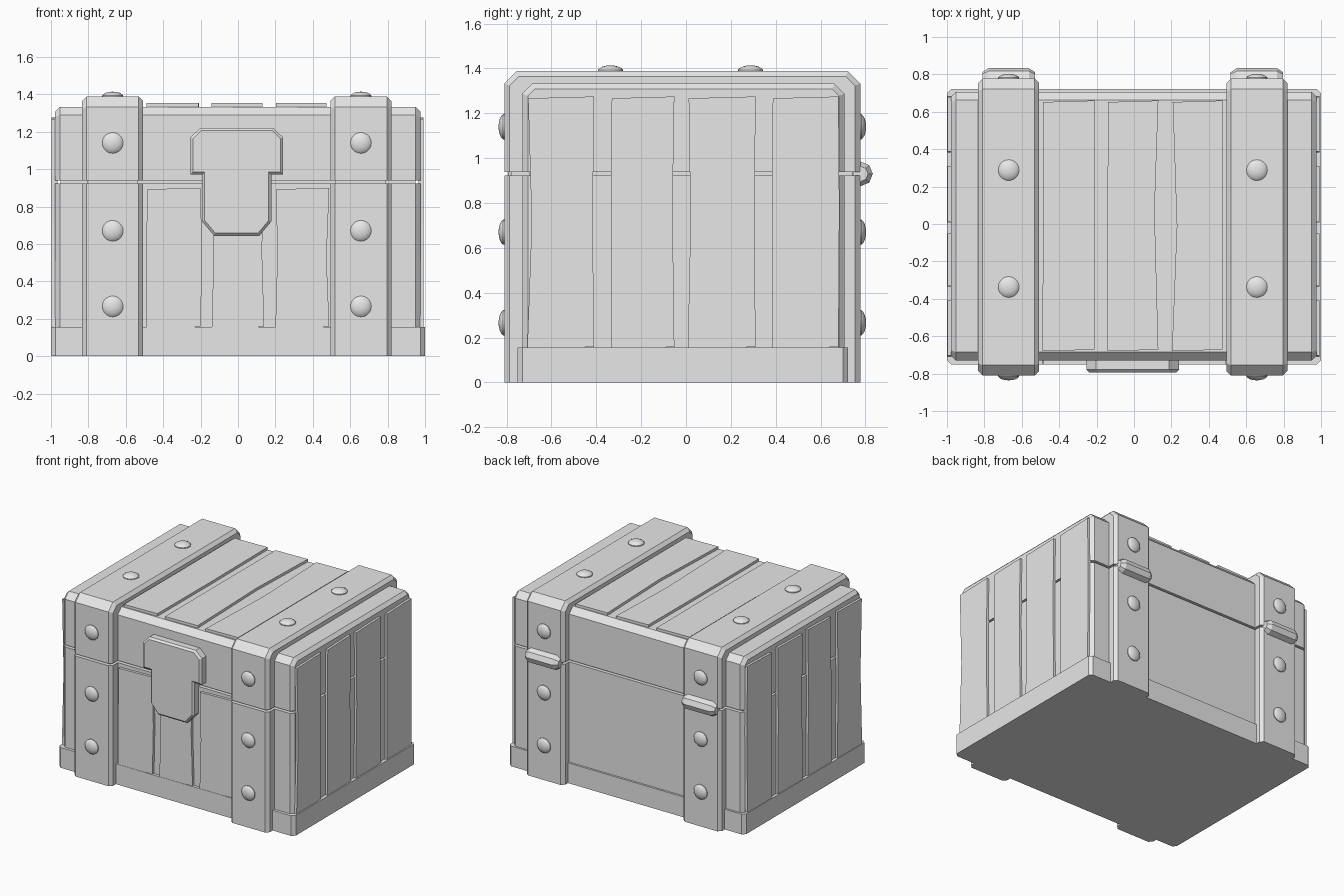
import bpy, bmesh, math
from mathutils import Vector, Matrix

old = bpy.data.objects.get("Cube")
if old:
    bpy.data.objects.remove(old, do_unlink=True)

grey = bpy.data.materials.new("plain_grey")
grey.use_nodes = True
grey.diffuse_color = (0.8, 0.8, 0.8, 1)
grey.node_tree.nodes["Principled BSDF"].inputs["Base Color"].default_value = (0.8, 0.8, 0.8, 1)

SEAM_LOW, SEAM_HIGH = 0.922, 0.938
MID_X = -0.007
STRAPS = {"right": -0.67, "left": 0.657}


def finish(bm, name):
    bmesh.ops.recalc_face_normals(bm, faces=bm.faces)
    mesh = bpy.data.meshes.new(name)
    bm.to_mesh(mesh)
    bm.free()
    mesh.materials.append(grey)
    obj = bpy.data.objects.new(name, mesh)
    bpy.context.collection.objects.link(obj)
    return obj


def prism(points, offset):
    """Solid made by sweeping a closed polygon along an offset."""
    bm = bmesh.new()
    face = bm.faces.new([bm.verts.new(p) for p in points])
    out = bmesh.ops.extrude_face_region(bm, geom=[face])
    moved = [v for v in out["geom"] if isinstance(v, bmesh.types.BMVert)]
    bmesh.ops.translate(bm, verts=moved, vec=offset)
    bmesh.ops.recalc_face_normals(bm, faces=bm.faces)
    return bm


def block(name, x0, x1, y0, y1, z0, z1, chamfer=0.0, bevel=0.0):
    """Box with chamfered top corners in side profile, and bevelled outer edges."""
    c = chamfer
    if c:
        prof = [(y0, z0), (y0, z1 - c), (y0 + c, z1), (y1 - c, z1), (y1, z1 - c), (y1, z0)]
    else:
        prof = [(y0, z0), (y0, z1), (y1, z1), (y1, z0)]
    bm = prism([(x0, y, z) for y, z in prof], (x1 - x0, 0, 0))
    if bevel:
        # keep the flat rims at the ground and at the seam crisp
        def flat_rim(e):
            za, zb = (v.co.z for v in e.verts)
            return abs(za - zb) < 1e-5 and (za < z0 + 1e-5 or (not c and za > z1 - 1e-5))
        edges = [e for e in bm.edges if e.calc_face_angle() > math.radians(50) and not flat_rim(e)]
        bmesh.ops.bevel(bm, geom=edges, offset=bevel, offset_type='OFFSET',
                        segments=1, profile=0.5, affect='EDGES')
    return finish(bm, name)


# Chest body, lid, base and the dark core behind the seam
block("chest_body", -0.978, 0.975, -0.73, 0.707, 0.0, SEAM_LOW, 0, 0.025)
block("chest_lid", -0.978, 0.975, -0.73, 0.707, SEAM_HIGH, 1.333, 0.045, 0.025)
block("seam_core", -0.95, 0.95, -0.70, 0.68, 0.85, 1.0)
block("base_skirt", -1.0, 1.0, -0.752, 0.722, 0.0, 0.155, 0, 0.023)

# Two thick bands, split at the seam
for side, x in STRAPS.items():
    xs = (x - 0.163, x + 0.163)
    block(side + "_band_lower", *xs, -0.81, 0.777, 0.0, SEAM_LOW, 0, 0.024)
    block(side + "_band_upper", *xs, -0.81, 0.777, SEAM_HIGH, 1.388, 0.055, 0.024)
    block(side + "_band_core", x - 0.135, x + 0.135, -0.78, 0.75, 0.85, 1.0)


# Uneven planks: (u0, u1, left bend, right bend), each a hexagon-like board
def planks(name, boards, v0, v1, place, thickness):
    for i, (u0, u1, bend0, bend1) in enumerate(boards):
        vm = v0 + (v1 - v0) * (0.5 + 0.06 * (i % 2))
        outline = [(u0, v0), (u0 + bend0, vm), (u0 + 0.004, v1 - 0.008),
                   (u1, v1), (u1 + bend1, vm), (u1, v0 + 0.008)]
        finish(prism([place(u, v) for u, v in outline], thickness), f"{name}_plank_{i + 1}")


planks("top", [(-0.49, -0.212, 0.004, 0.004), (-0.142, 0.13, 0.0, -0.02),
               (0.203, 0.472, 0.026, 0.0)], -0.68, 0.66,
       lambda u, v: (u, v, 1.32), (0, 0, 0.033))
planks("front", [(-0.49, -0.2, 0.0, 0.008), (-0.14, 0.14, 0.01, -0.012),
                 (0.2, 0.488, 0.01, -0.015)], 0.15, 0.90,
       lambda u, v: (u, -0.72, v), (0, -0.03, 0))
END = [(-0.708, -0.41, 0.02, -0.006), (-0.335, -0.052, 0.0, -0.008),
       (0.008, 0.31, 0.012, -0.004), (0.383, 0.68, 0.0, 0.004)]
planks("left_end", END, 0.15, 1.275, lambda u, v: (0.965, u, v), (0.027, 0, 0))
planks("right_end", END, 0.15, 1.275, lambda u, v: (-0.965, u, v), (-0.031, 0, 0))

# Latch plate on the front
half = [(0.068 + 0.054, 0.645), (0.185, 0.72), (0.185, 0.97), (0.247, 0.97),
        (0.247, 1.17), (0.195, 1.22)]
outline = half + [(-x, z) for x, z in reversed(half)]
bm = prism([(MID_X + x, -0.72, z) for x, z in outline], (0, -0.073, 0))
rim = [e for e in bm.edges if all(v.co.y < -0.78 for v in e.verts)]
bmesh.ops.bevel(bm, geom=rim, offset=0.014, offset_type='OFFSET',
                segments=1, profile=0.5, affect='EDGES')
finish(bm, "latch_plate")


# Domed rivets
def rivet(name, location, direction):
    profile = [(0.056, -0.01), (0.056, 0.006), (0.049, 0.013), (0.036, 0.020), (0.019, 0.0245)]
    n = 20
    bm = bmesh.new()
    rings = [[bm.verts.new((r * math.cos(2 * math.pi * k / n), r * math.sin(2 * math.pi * k / n), h))
              for k in range(n)] for r, h in profile]
    for a, b in zip(rings, rings[1:]):
        for k in range(n):
            bm.faces.new((a[k], a[(k + 1) % n], b[(k + 1) % n], b[k]))
    tip = bm.verts.new((0, 0, 0.026))
    for k in range(n):
        bm.faces.new((rings[-1][k], rings[-1][(k + 1) % n], tip))
    bm.faces.new(list(reversed(rings[0])))
    turn = Vector((0, 0, 1)).rotation_difference(Vector(direction)).to_matrix().to_4x4()
    bm.transform(Matrix.Translation(location) @ turn)
    obj = finish(bm, name)
    bpy.ops.object.select_all(action='DESELECT')
    obj.select_set(True)
    bpy.context.view_layer.objects.active = obj
    bpy.ops.object.shade_smooth_by_angle(angle=math.radians(35))


for side, x in STRAPS.items():
    for i, z in enumerate((0.266, 0.67, 1.14)):
        rivet(f"{side}_front_rivet_{i + 1}", (x, -0.81, z), (0, -1, 0))
        rivet(f"{side}_back_rivet_{i + 1}", (x, 0.777, z), (0, 1, 0))
    for i, y in enumerate((-0.337, 0.288)):
        rivet(f"{side}_top_rivet_{i + 1}", (x, y, 1.388), (0, 0, 1))

    # Faceted hinge barrel with tapered ends
    bm = bmesh.new()
    rings = []
    for dx, r in ((-0.14, 0.034), (-0.108, 0.055), (0.108, 0.055), (0.14, 0.034)):
        rings.append([bm.verts.new((x + dx, 0.778 + r * math.cos(k * math.pi / 4),
                                    0.93 + r * math.sin(k * math.pi / 4))) for k in range(8)])
    for a, b in zip(rings, rings[1:]):
        for k in range(8):
            bm.faces.new((a[k], a[(k + 1) % 8], b[(k + 1) % 8], b[k]))
    bm.faces.new(rings[0])
    bm.faces.new(rings[-1])
    finish(bm, side + "_hinge")
